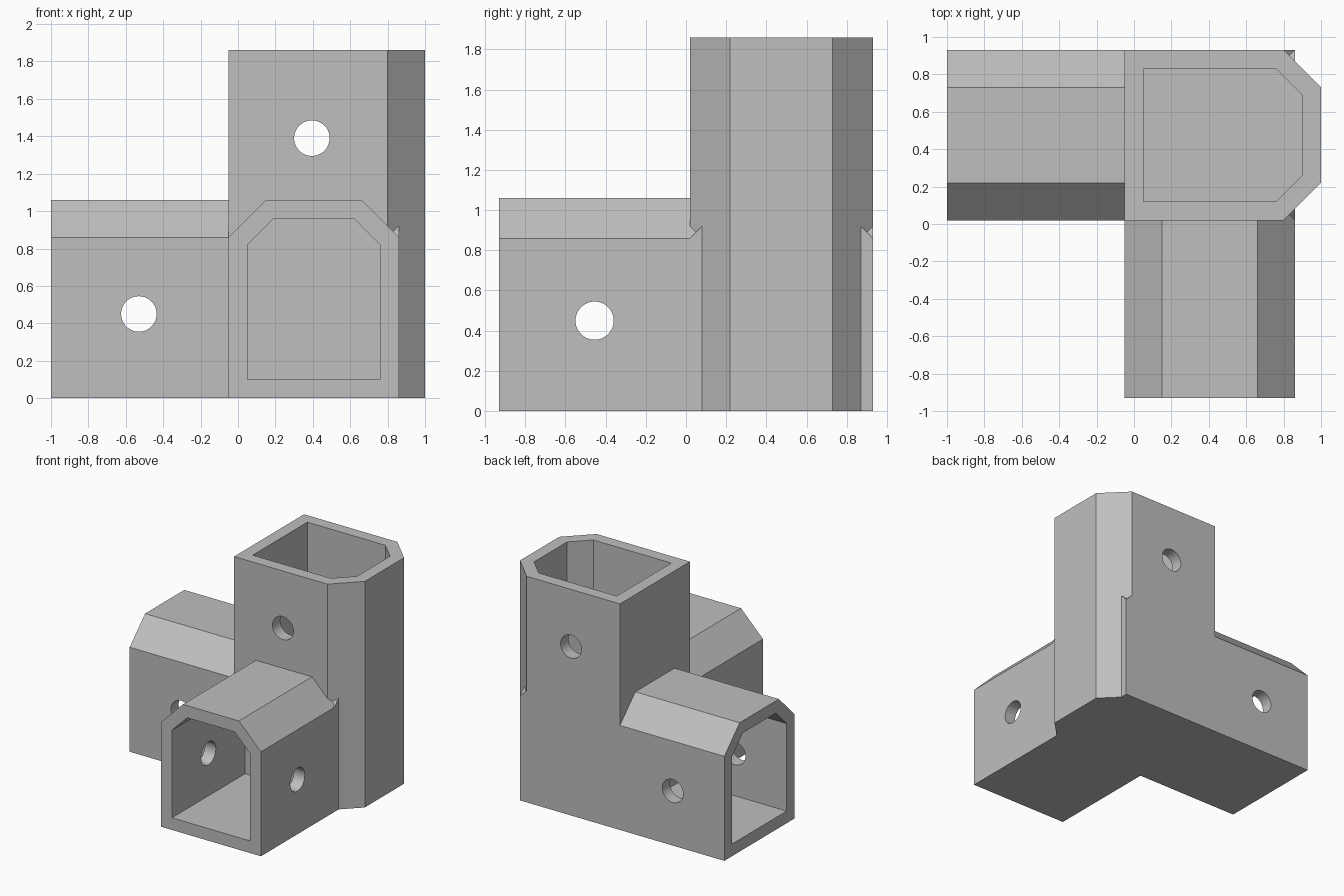
import bpy
import bmesh
from mathutils import Vector

cube = bpy.data.objects.get("Cube")
if cube:
    bpy.data.objects.remove(cube, do_unlink=True)

X0, X1 = -0.05, 0.86      # core block
Y0, Y1 = 0.02, 0.93
TOP, TIP = 1.86, 1.0      # post height, outer side of the post
ARM_TOP = 1.06
CUT, WALL, INNER_CUT = 0.2, 0.1, 0.14
SOCKET_FLOOR = 0.91
HOLE_R = 0.095


def prism(name, outline, axis, start, end):
    """Extrude a 2D outline along one axis."""
    place = {"X": lambda u, v, d: (d, u, v),
             "Y": lambda u, v, d: (u, d, v),
             "Z": lambda u, v, d: (u, v, d)}[axis]
    bm = bmesh.new()
    face = bm.faces.new([bm.verts.new(place(u, v, start)) for u, v in outline])
    moved = bmesh.ops.extrude_face_region(bm, geom=[face])["geom"]
    bmesh.ops.translate(bm, verts=[g for g in moved if isinstance(g, bmesh.types.BMVert)],
                        vec=Vector(place(0, 0, end - start)))
    bmesh.ops.recalc_face_normals(bm, faces=bm.faces)
    mesh = bpy.data.meshes.new(name)
    bm.to_mesh(mesh)
    bm.free()
    obj = bpy.data.objects.new(name, mesh)
    bpy.context.collection.objects.link(obj)
    return obj


def arm_outline(a, b, low, high, cut):
    """Box with both upper corners cut off."""
    return [(a, low), (b, low), (b, high - cut), (b - cut, high),
            (a + cut, high), (a, high - cut)]


def post_outline(inset, cut):
    """Box with both +x corners cut off."""
    a, b, c, d = X0 + inset, TIP - inset, Y0 + inset, Y1 - inset
    return [(a, c), (b - cut, c), (b, c + cut), (b, d - cut), (b - cut, d), (a, d)]


def pin(name, centre, axis):
    """Round cutter through a whole socket."""
    rotation = (0, 1.5707963, 0) if axis == "X" else (1.5707963, 0, 0)
    bpy.ops.mesh.primitive_cylinder_add(vertices=48, radius=HOLE_R, depth=1.3,
                                        location=centre, rotation=rotation)
    obj = bpy.context.object
    obj.name = name
    return obj


def combine(target, other, operation):
    bpy.context.view_layer.objects.active = target
    mod = target.modifiers.new(operation.lower(), "BOOLEAN")
    mod.operation = operation
    mod.solver = "EXACT"
    mod.object = other
    bpy.ops.object.modifier_apply(modifier=mod.name)
    bpy.data.objects.remove(other, do_unlink=True)


# Solid bodies: post and two arms running through the core
connector = prism("corner_connector", post_outline(0, CUT), "Z", 0, TOP)
combine(connector, prism("side_arm", arm_outline(Y0, Y1, 0, ARM_TOP, CUT), "X", -1, X1), "UNION")
combine(connector, prism("front_arm", arm_outline(X0, X1, 0, ARM_TOP, CUT), "Y", -Y1, Y1), "UNION")

# Sockets
low, high = WALL, ARM_TOP - WALL
sockets = [
    prism("post_socket", post_outline(WALL, INNER_CUT), "Z", SOCKET_FLOOR, TOP + 0.1),
    prism("side_socket", arm_outline(Y0 + WALL, Y1 - WALL, low, high, INNER_CUT), "X", -1.1, X0),
    prism("front_socket", arm_outline(X0 + WALL, X1 - WALL, low, high, INNER_CUT), "Y", -1.1, Y0),
]

# Pin holes
mid_x, mid_y = (X0 + X1) / 2, (Y0 + Y1) / 2
pins = [
    pin("post_pin", (0.395, mid_y, 1.39), "Y"),
    pin("side_pin", (-0.53, mid_y, 0.45), "Y"),
    pin("front_pin", (mid_x, -0.455, 0.45), "X"),
]
for cutter in sockets + pins:
    combine(connector, cutter, "DIFFERENCE")

# Colour and shading
grey = bpy.data.materials.new("plain_grey")
grey.use_nodes = True
colour = (0.52, 0.52, 0.52, 1)
grey.diffuse_color = colour
grey.node_tree.nodes["Principled BSDF"].inputs["Base Color"].default_value = colour
connector.data.materials.clear()
connector.data.materials.append(grey)
for poly in connector.data.polygons:
    poly.material_index = 0

bpy.ops.object.select_all(action="DESELECT")
connector.select_set(True)
bpy.context.view_layer.objects.active = connector
bpy.ops.object.shade_smooth_by_angle(angle=0.5)
